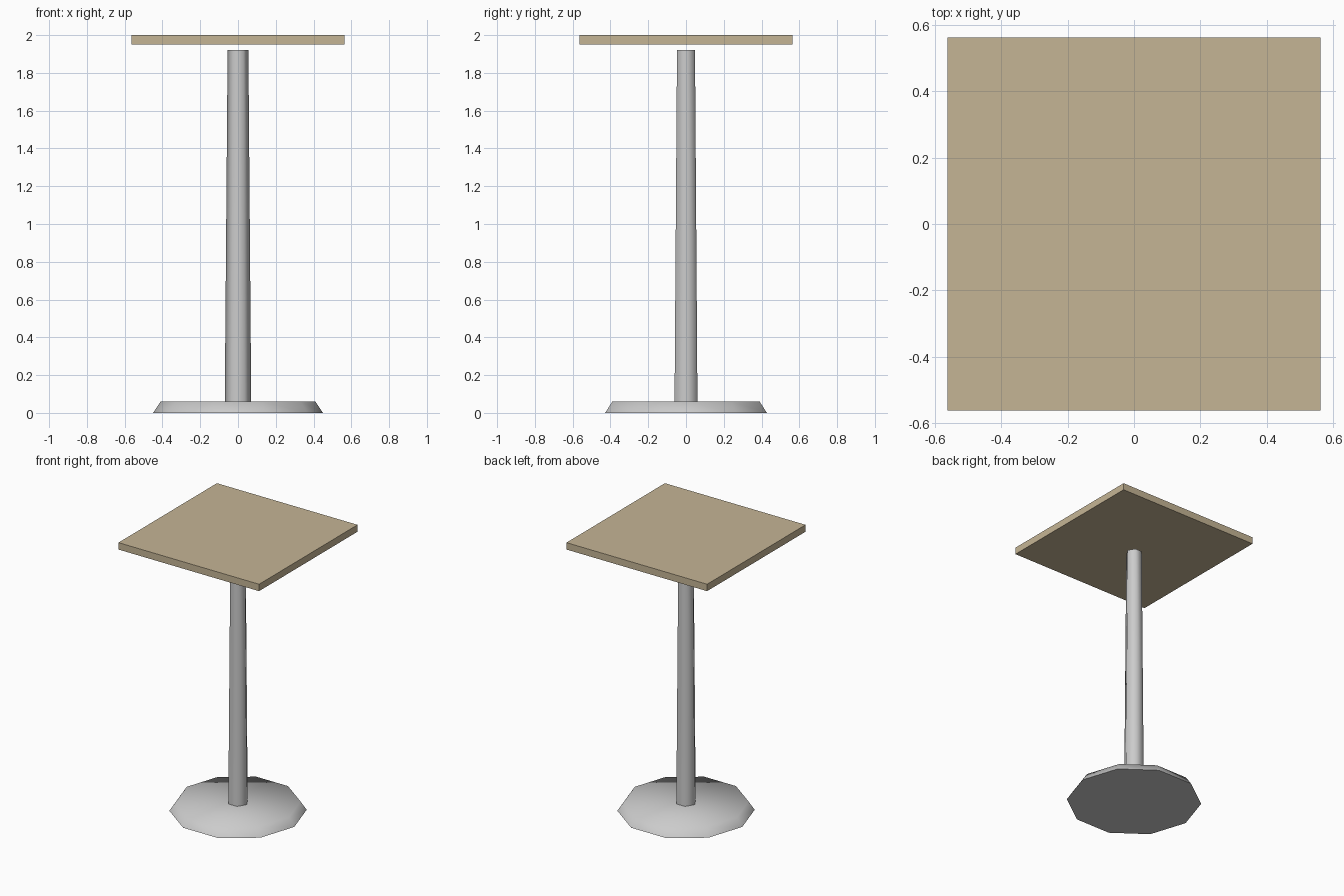
import bpy
import math

if "Cube" in bpy.data.objects:
    bpy.data.objects.remove(bpy.data.objects["Cube"])


def tapered_post(name, sides, r_bottom, r_top, z0, z1):
    """Low-sided tapered solid with a corner on +x, softly shaded."""
    bpy.ops.mesh.primitive_cone_add(
        vertices=sides, radius1=r_bottom, radius2=r_top, depth=z1 - z0,
        location=(0, 0, (z0 + z1) / 2), rotation=(0, 0, math.pi / 2))
    obj = bpy.context.object
    obj.name = name
    bpy.ops.object.transform_apply(location=True, rotation=True, scale=True)
    bpy.ops.object.shade_smooth_by_angle(angle=math.radians(65))
    return obj


# Ten-sided foot plate and six-sided column
tapered_post("foot_plate", 10, 0.45, 0.41, 0.0, 0.06)
tapered_post("column", 6, 0.07, 0.055, 0.06, 1.92)

# Square top, floating slightly above the column
bpy.ops.mesh.primitive_cube_add(size=1, location=(0, 0, 1.975))
top = bpy.context.object
top.name = "table_top"
top.scale = (1.125, 1.125, 0.05)
bpy.ops.object.transform_apply(location=True, rotation=True, scale=True)

wood = bpy.data.materials.new("pale_wood")
wood.diffuse_color = (0.56, 0.46, 0.30, 1)
wood.use_nodes = True
wood.node_tree.nodes["Principled BSDF"].inputs["Base Color"].default_value = wood.diffuse_color
top.data.materials.append(wood)
